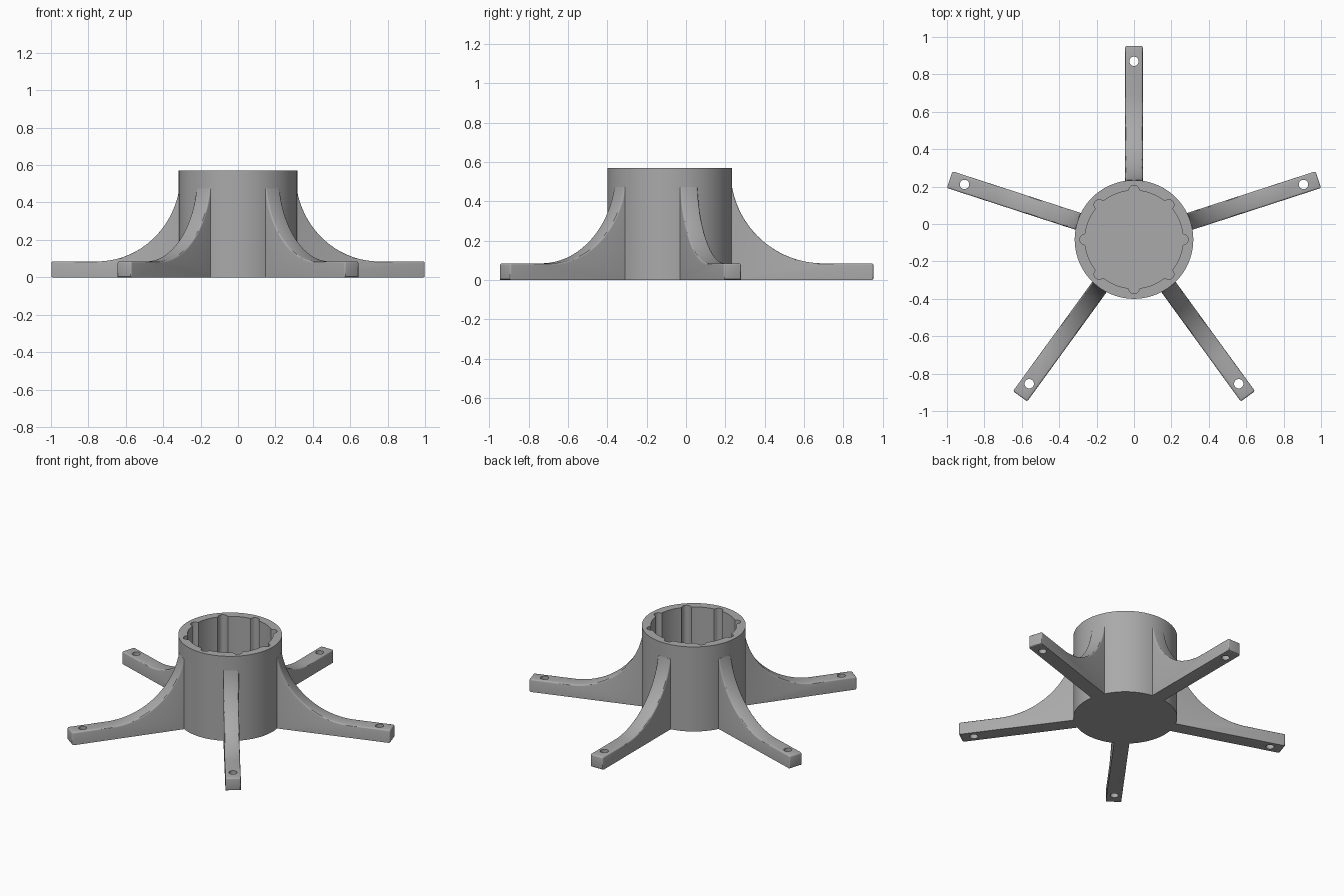
import bpy, bmesh, math
from math import cos, sin, sqrt, radians, tau

cube = bpy.data.objects.get("Cube")
if cube:
    bpy.data.objects.remove(cube, do_unlink=True)

CENTRE_Y = -0.083
HUB_R, HUB_H, FLOOR = 0.317, 0.57, 0.055
BORE_R, NOTCH_R = 0.262, 0.028
LEG_IN, LEG_OUT, LEG_W, LEG_T = 0.298, 1.036, 0.094, 0.085
ARC_X, ARC_R = 0.78, 0.47

grey = bpy.data.materials.new("plain grey")
grey.use_nodes = True
colour = (0.4, 0.4, 0.4, 1)
grey.diffuse_color = colour
grey.node_tree.nodes["Principled BSDF"].inputs["Base Color"].default_value = colour


def make_object(name, bm):
    bmesh.ops.recalc_face_normals(bm, faces=bm.faces)
    mesh = bpy.data.meshes.new(name)
    bm.to_mesh(mesh)
    bm.free()
    mesh.materials.append(grey)
    obj = bpy.data.objects.new(name, mesh)
    bpy.context.collection.objects.link(obj)
    return obj


def activate(obj):
    bpy.ops.object.select_all(action='DESELECT')
    obj.select_set(True)
    bpy.context.view_layer.objects.active = obj


def smooth(obj):
    activate(obj)
    bpy.ops.object.shade_smooth_by_angle(angle=radians(30))


def bore_radius(a):
    # round bore with eight half-round grooves
    step = tau / 8
    d = (a + step / 2) % step - step / 2
    under = NOTCH_R ** 2 - (BORE_R * sin(d)) ** 2
    return max(BORE_R, BORE_R * cos(d) + sqrt(under)) if under > 0 else BORE_R


# Hub: a cup with a grooved bore and a closed floor
bm = bmesh.new()
N = 360
angles = [tau * i / N for i in range(N)]
outer = lambda a: HUB_R
rings = []
for radius, z in ((outer, 0), (outer, HUB_H), (bore_radius, HUB_H), (bore_radius, FLOOR)):
    rings.append([bm.verts.new((radius(a) * cos(a), radius(a) * sin(a), z)) for a in angles])
for low, high in zip(rings, rings[1:]):
    for i in range(N):
        j = (i + 1) % N
        bm.faces.new((low[i], low[j], high[j], high[i]))
bm.faces.new(rings[0])
bm.faces.new(rings[-1])
hub = make_object("hub", bm)
hub.location.y = CENTRE_Y
smooth(hub)

# Leg: flat foot sweeping up in an arc to the hub, extruded across its width
bm = bmesh.new()
start = math.acos((ARC_X - HUB_R) / ARC_R)
profile = [(LEG_IN, 0), (LEG_OUT, 0), (LEG_OUT, LEG_T)]
steps = 28
for i in range(steps + 1):
    a = math.pi / 2 + (start - math.pi / 2) * i / steps
    profile.append((ARC_X - ARC_R * cos(a), LEG_T + ARC_R * (1 - sin(a))))
profile.append((LEG_IN, profile[-1][1]))
face = bm.faces.new([bm.verts.new((x, -LEG_W / 2, z)) for x, z in profile])
ext = bmesh.ops.extrude_face_region(bm, geom=[face])
moved = [v for v in ext["geom"] if isinstance(v, bmesh.types.BMVert)]
bmesh.ops.translate(bm, verts=moved, vec=(0, LEG_W, 0))


def is_rounded(edge):
    a, b = (v.co for v in edge.verts)
    at_tip = min(a.x, b.x) > LEG_OUT - 0.001
    long_top = abs(a.y - b.y) < 0.001 and min(a.z, b.z) > 0.01 and max(a.x, b.x) > HUB_R + 0.001
    return at_tip or long_top


bmesh.ops.bevel(bm, geom=[e for e in bm.edges if is_rounded(e)], offset=0.009,
                segments=3, profile=0.5, affect='EDGES', clamp_overlap=True)
leg = make_object("leg_1", bm)

# Screw hole through the foot
bm = bmesh.new()
bmesh.ops.create_cone(bm, cap_ends=True, segments=32, radius1=0.025, radius2=0.025, depth=0.5)
bmesh.ops.translate(bm, verts=bm.verts, vec=(0.953, 0, 0))
cutter = make_object("hole_cutter", bm)
cutter.hide_render = True
mod = leg.modifiers.new("screw_hole", 'BOOLEAN')
mod.operation = 'DIFFERENCE'
mod.solver = 'EXACT'
mod.object = cutter
activate(leg)
bpy.ops.object.modifier_apply(modifier=mod.name)
bpy.data.objects.remove(cutter, do_unlink=True)
smooth(leg)

# Five legs around the hub, the first pointing back
for i in range(5):
    obj = leg if i == 0 else leg.copy()
    if i:
        obj.name = f"leg_{i + 1}"
        bpy.context.collection.objects.link(obj)
    obj.location = (0, CENTRE_Y, 0)
    obj.rotation_euler.z = radians(90 + 72 * i)
